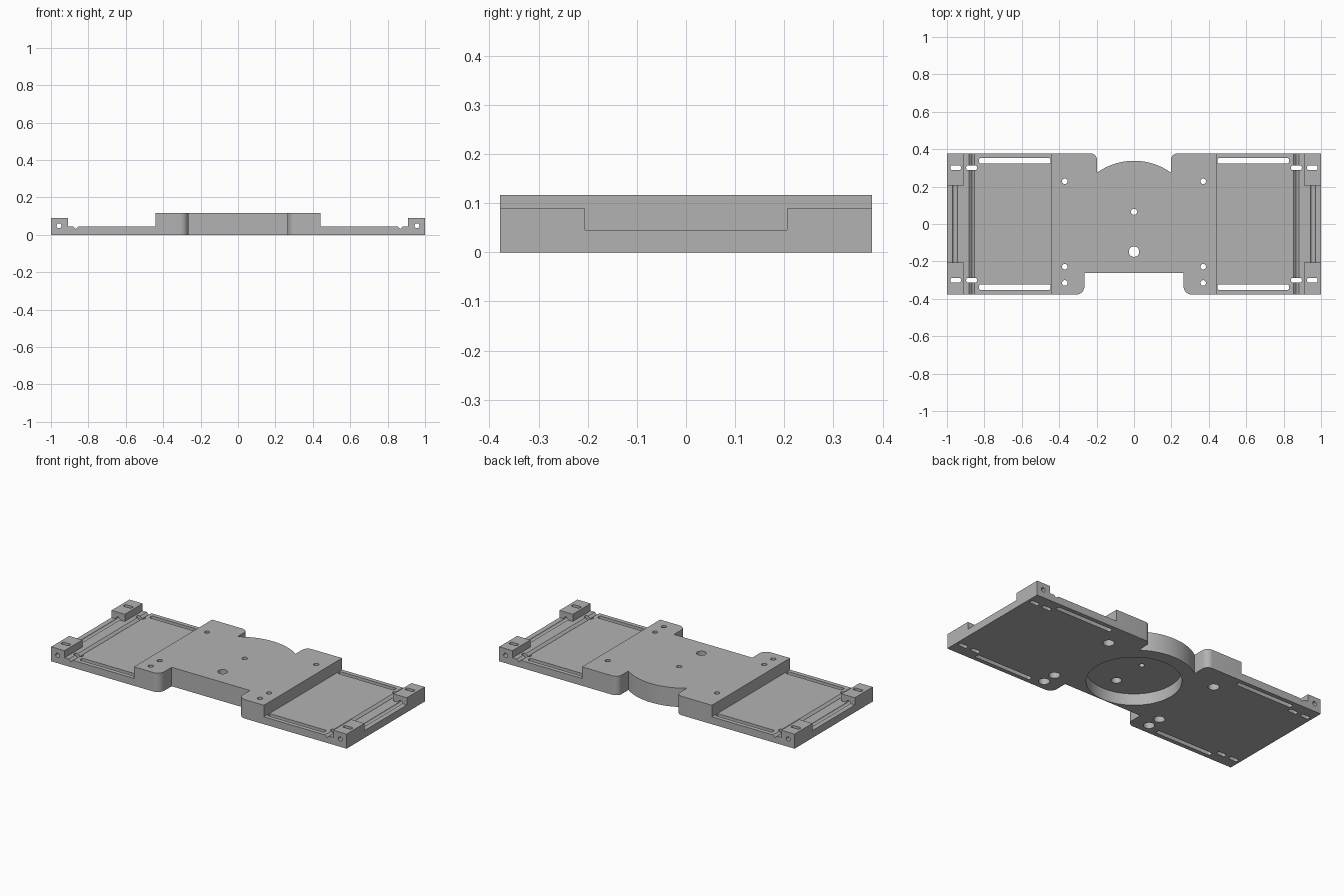
import bpy, bmesh, math
from math import sin, cos, radians
from mathutils import Matrix

cube = bpy.data.objects.get("Cube")
if cube:
    bpy.data.objects.remove(cube, do_unlink=True)

gray = bpy.data.materials.new("plain gray")
gray.use_nodes = True
color = (0.45, 0.45, 0.45, 1)
gray.diffuse_color = color
gray.node_tree.nodes["Principled BSDF"].inputs["Base Color"].default_value = color


def prism(name, points, low, high, along_y=False):
    """Extrude an outline from low to high along z, or along y."""
    bm = bmesh.new()
    if along_y:
        base = [bm.verts.new((a, low, b)) for a, b in points]
        step = (0, high - low, 0)
    else:
        base = [bm.verts.new((a, b, low)) for a, b in points]
        step = (0, 0, high - low)
    face = bm.faces.new(base)
    new = bmesh.ops.extrude_face_region(bm, geom=[face])["geom"]
    bmesh.ops.translate(bm, vec=step, verts=[v for v in new if isinstance(v, bmesh.types.BMVert)])
    bmesh.ops.recalc_face_normals(bm, faces=bm.faces)
    mesh = bpy.data.meshes.new(name)
    bm.to_mesh(mesh)
    bm.free()
    mesh.materials.append(gray)
    obj = bpy.data.objects.new(name, mesh)
    bpy.context.collection.objects.link(obj)
    return obj


def arc(x, y, r, start, end, n=8):
    return [(x + r * cos(radians(start + (end - start) * i / n)),
             y + r * sin(radians(start + (end - start) * i / n))) for i in range(n + 1)]


def circle(x, y, r, n=32):
    return arc(x, y, r, 0, 360, n)[:-1]


def rounded(x0, x1, y0, y1, r):
    return (arc(x1 - r, y1 - r, r, 0, 90, 4) + arc(x0 + r, y1 - r, r, 90, 180, 4)
            + arc(x0 + r, y0 + r, r, 180, 270, 4) + arc(x1 - r, y0 + r, r, 270, 360, 4))


def mirror_outline(half):
    return half + [(-x, y) for x, y in reversed(half) if abs(x) > 1e-6]


# Plate: stepped profile with a V groove, raised centre and raised ends
D, WING, TOP, END = 0.378, 0.045, 0.116, 0.089
half = [(0.44, TOP), (0.44, WING), (0.852, WING), (0.867, 0.031), (0.882, WING),
        (0.91, WING), (0.91, END), (1, END), (1, 0)]
plate = prism("mounting_plate", mirror_outline(half), -D, D, along_y=True)
cutters = []


def cut(*args, **kw):
    cutters.append(prism("cutter", *args, **kw))


# Front notch with rounded outer corners
w, r = 0.265, 0.045
cut(mirror_outline([(w, -0.263)] + arc(w + r, -D + r, r, 180, 270) + [(w + r, -0.5)]), -0.1, 0.3)

# Back notch around the round hub
w, r, hub = 0.197, 0.038, 0.338
edge = math.degrees(math.acos(w / hub))
cut(mirror_outline(arc(0, 0, hub, 90, edge, 16) + arc(w + r, D - r, r, 180, 90)
                   + [(w + r, 0.5)]), -0.1, 0.3)

# Round pocket under the centre and the two holes through its floor
cut(circle(0, 0, 0.259, 96), -0.1, 0.07)
cut(circle(0, 0.065, 0.016), -0.1, 0.3)
cut(circle(0, -0.148, 0.028), -0.1, 0.3)

for s in (-1, 1):
    # Screw holes with counterbores below
    for y in (0.228, -0.228, -0.315):
        cut(circle(s * 0.37, y, 0.015), -0.1, 0.3)
        cut(circle(s * 0.37, y, 0.031), -0.1, 0.05)
    # Gap between the end blocks, and the rod channel
    cut([(s * 0.9, -0.205), (s * 1.1, -0.205), (s * 1.1, 0.205), (s * 0.9, 0.205)], WING, 0.3)
    cut(circle(s * 0.957, 0.048, 0.013, 24), -0.5, 0.5, along_y=True)
    # Long and short strap slots
    for t in (-1, 1):
        for x0, x1, y0, y1 in ((0.446, 0.828, 0.324, 0.352), (0.84, 0.897, 0.288, 0.313),
                               (0.926, 0.982, 0.288, 0.313)):
            xs, ys = sorted((s * x0, s * x1)), sorted((t * y0, t * y1))
            cut(rounded(*xs, *ys, 0.008), -0.1, 0.3)

# Apply every cut, then drop the cutters
bpy.context.view_layer.objects.active = plate
for cutter in cutters:
    mod = plate.modifiers.new("cut", "BOOLEAN")
    mod.operation, mod.solver, mod.object = "DIFFERENCE", "EXACT", cutter
    bpy.ops.object.modifier_apply(modifier=mod.name)
    bpy.data.objects.remove(cutter, do_unlink=True)

bpy.ops.object.select_all(action="DESELECT")
plate.select_set(True)
bpy.ops.object.shade_smooth_by_angle(angle=radians(30))
